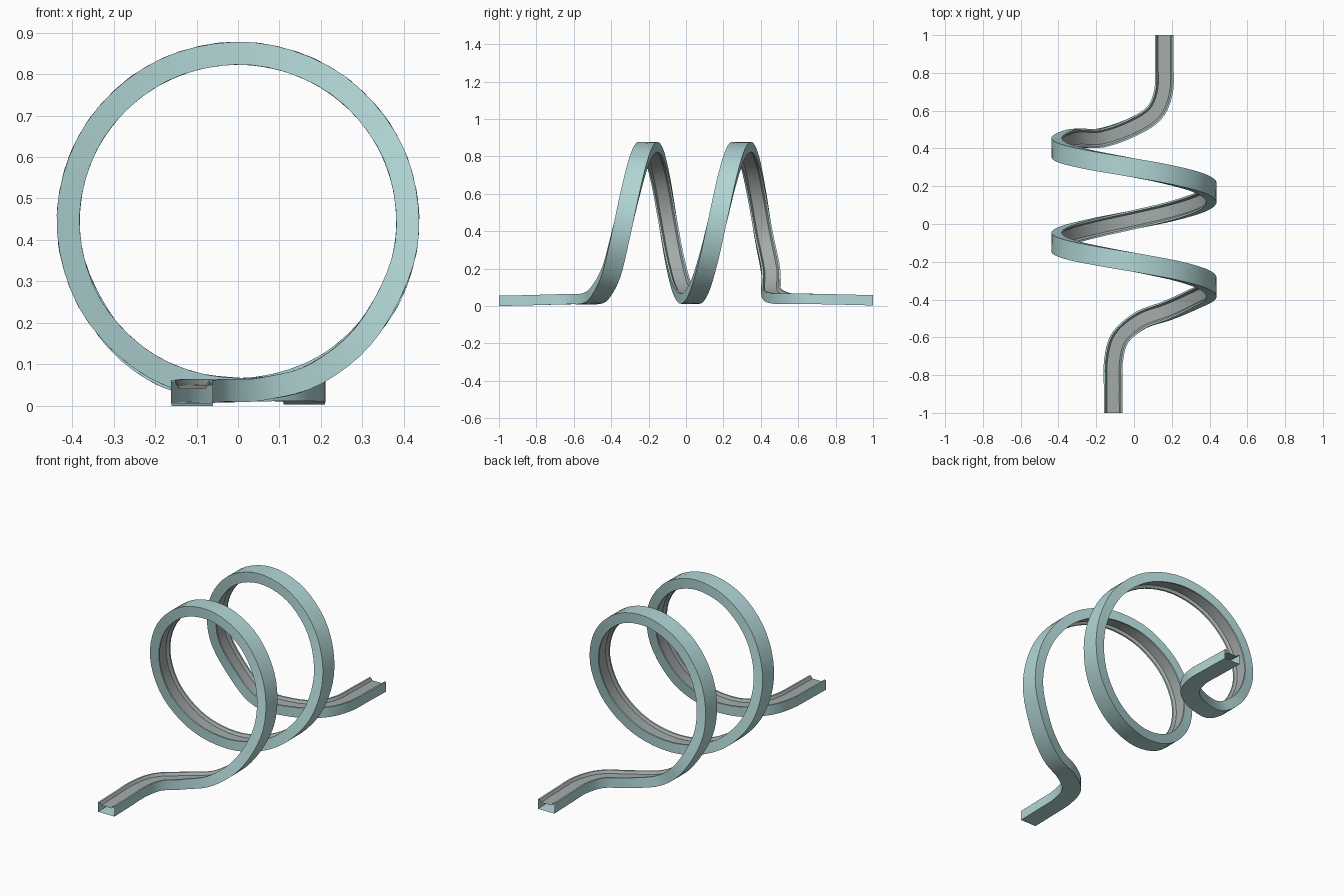
import bpy, bmesh, math
from mathutils import Vector

if "Cube" in bpy.data.objects:
    bpy.data.objects.remove(bpy.data.objects["Cube"])


def material(name, col):
    m = bpy.data.materials.new(name)
    m.diffuse_color = (*col, 1)
    m.use_nodes = True
    m.node_tree.nodes["Principled BSDF"].inputs["Base Color"].default_value = m.diffuse_color
    return m


teal = material("pale teal", (0.45, 0.68, 0.68))
grey = material("warm grey", (0.37, 0.41, 0.40))

R, C = 0.433, 0.445          # loop radius and loop centre height


def loop_point(deg):
    a = math.radians(deg)
    y = -0.465 + 0.5 * deg / 360 - 0.012 * math.cos(a) + 0.006 * math.sin(a)
    return (R * math.sin(a) * 1.01, y, C - R * math.cos(a), deg)


# path controls: x, y, z of the underside centre, and bank angle
entry = [(-0.11, -1, 0.0, 0), (-0.11, -0.86, 0.003, 0), (-0.108, -0.72, 0.007, 0),
         (-0.072, -0.6, 0.01, 0), (0.04, -0.508, 0.012, 4), (0.19, -0.458, 0.048, 25)]
exit_ = [(-0.19, 0.455, 0.048, 695), (-0.02, 0.508, 0.014, 717), (0.105, 0.585, 0.012, 720),
         (0.156, 0.7, 0.01, 720), (0.16, 0.84, 0.007, 720), (0.16, 1, 0.003, 720)]
ctrl = [Vector(p) for p in entry + [loop_point(d) for d in range(50, 671, 31)] + exit_]


def spline(pts, steps):
    ext = [2 * pts[0] - pts[1]] + pts + [2 * pts[-1] - pts[-2]]
    out = []
    for i in range(1, len(ext) - 2):
        p0, p1, p2, p3 = ext[i - 1:i + 3]
        for s in range(steps):
            t = s / steps
            out.append(0.5 * (2 * p1 + (p2 - p0) * t + (2 * p0 - 5 * p1 + 4 * p2 - p3) * t * t
                              + (3 * p1 - p0 - 3 * p2 + p3) * t ** 3))
    return out + [pts[-1]]


path = spline(ctrl, 5)

# hollow beam section with a shallow trough on top: (sideways, up)
H = 0.055
profile = [(-0.05, 0), (0.05, 0), (0.05, H), (0.041, H),
           (0.032, H - 0.014), (-0.032, H - 0.014), (-0.041, H), (-0.05, H)]
TROUGH = (3, 4, 5)           # profile sides that are the grey running surface

# sweep the section along the path, ends left open
bm = bmesh.new()
rings = []
for i, p in enumerate(path):
    tan = (path[min(i + 1, len(path) - 1)] - path[max(i - 1, 0)]).to_3d().normalized()
    if i in (0, len(path) - 1):
        tan = Vector((0, 1, 0))
    a = math.radians(p[3])
    side = tan.cross(Vector((-math.sin(a), 0, math.cos(a)))).normalized()
    up = side.cross(tan)
    rings.append([bm.verts.new(p.to_3d() + side * u + up * v) for u, v in profile])
n = len(profile)
for r0, r1 in zip(rings, rings[1:]):
    for k in range(n):
        j = (k + 1) % n
        f = bm.faces.new((r0[k], r1[k], r1[j], r0[j]))
        f.material_index = 1 if k in TROUGH else 0
bm.normal_update()
# make the shell face outwards: underside of the first segment must look down
bm.faces.ensure_lookup_table()
if bm.faces[0].normal.z > 0:
    bmesh.ops.reverse_faces(bm, faces=bm.faces[:])

mesh = bpy.data.meshes.new("loop_track")
bm.to_mesh(mesh)
bm.free()
mesh.materials.append(teal)
mesh.materials.append(grey)
track = bpy.data.objects.new("loop_track", mesh)
bpy.context.collection.objects.link(track)
bpy.context.view_layer.objects.active = track
track.select_set(True)
bpy.ops.object.shade_smooth_by_angle(angle=math.radians(30))
